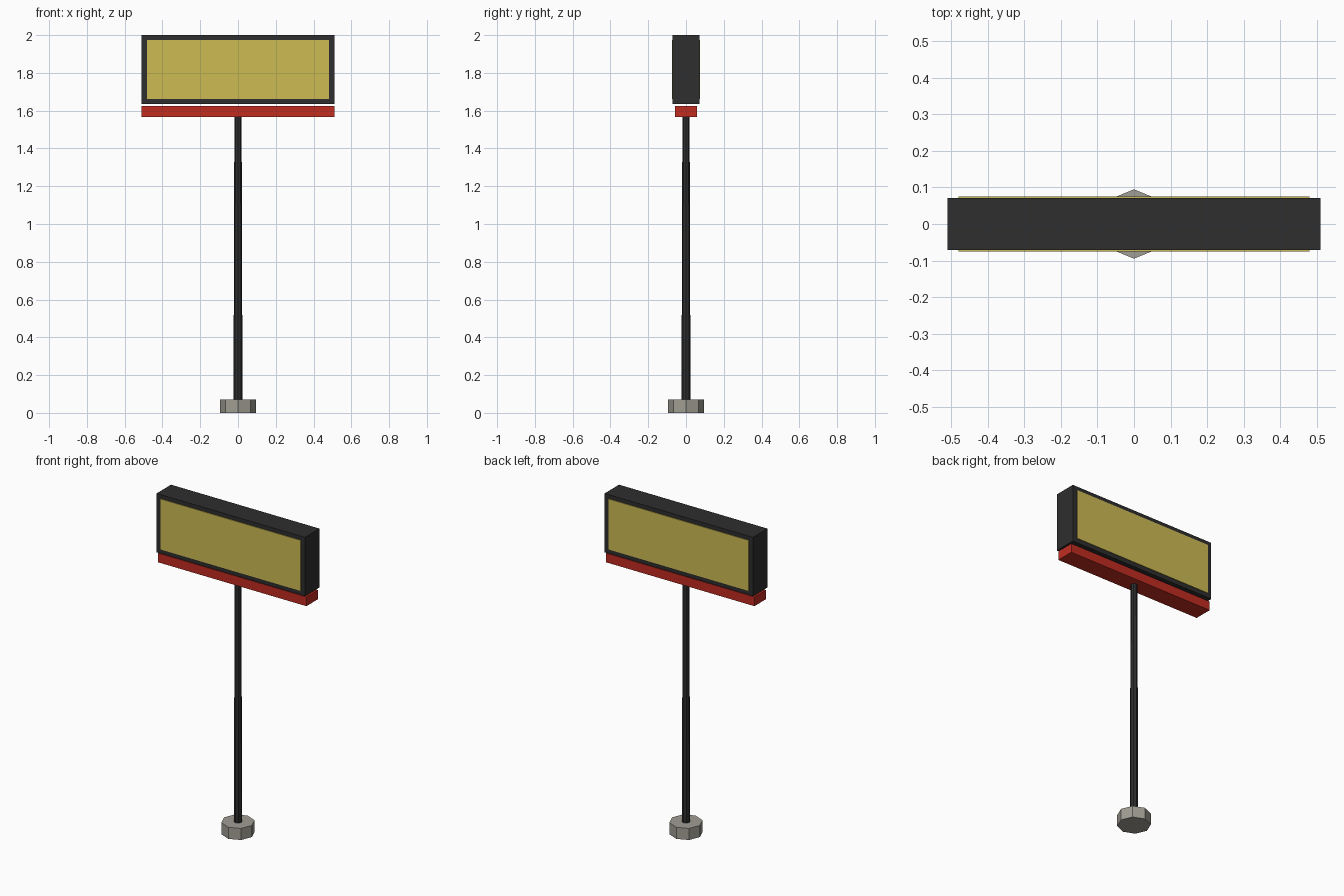
import bpy, math

if "Cube" in bpy.data.objects:
    bpy.data.objects.remove(bpy.data.objects["Cube"])


def srgb(r, g, b):
    f = lambda c: c / 12.92 if c <= 0.04045 else ((c + 0.055) / 1.055) ** 2.4
    return (f(r / 255), f(g / 255), f(b / 255), 1)


def material(name, rgb):
    m = bpy.data.materials.new(name)
    m.diffuse_color = srgb(*rgb)
    m.use_nodes = True
    m.node_tree.nodes["Principled BSDF"].inputs["Base Color"].default_value = m.diffuse_color
    return m


dark = material("dark_metal", (46, 46, 47))
yellow = material("yellow_panel", (206, 187, 84))
red = material("red_trim", (192, 44, 33))
grey = material("concrete_grey", (160, 157, 147))


def box(name, lo, hi, mat):
    bpy.ops.mesh.primitive_cube_add(size=1, location=[(a + b) / 2 for a, b in zip(lo, hi)])
    o = bpy.context.object
    o.name = name
    o.scale = [b - a for a, b in zip(lo, hi)]
    bpy.ops.object.transform_apply(location=False, rotation=False, scale=True)
    o.data.materials.append(mat)
    return o


def octagon(name, r_bottom, r_top, z0, z1, mat):
    bpy.ops.mesh.primitive_cone_add(vertices=8, radius1=r_bottom, radius2=r_top,
                                    depth=z1 - z0, location=(0, 0, (z0 + z1) / 2))
    o = bpy.context.object
    o.name = name
    o.data.materials.append(mat)
    return o


# Footing and tapered pole
octagon("footing", 0.095, 0.095, 0, 0.072, grey)
octagon("pole", 0.024, 0.019, 0.06, 1.59, dark)

# Red bar under the sign
box("red_bar", (-0.51, -0.057, 1.567), (0.51, 0.057, 1.624), red)

# Sign cabinet with a yellow plate on the front and back
box("sign_cabinet", (-0.51, -0.071, 1.634), (0.51, 0.071, 2.0), dark)
for side, name in ((-1, "front_panel"), (1, "back_panel")):
    y0, y1 = sorted((side * 0.069, side * 0.075))
    box(name, (-0.481, y0, 1.661), (0.481, y1, 1.975), yellow)
